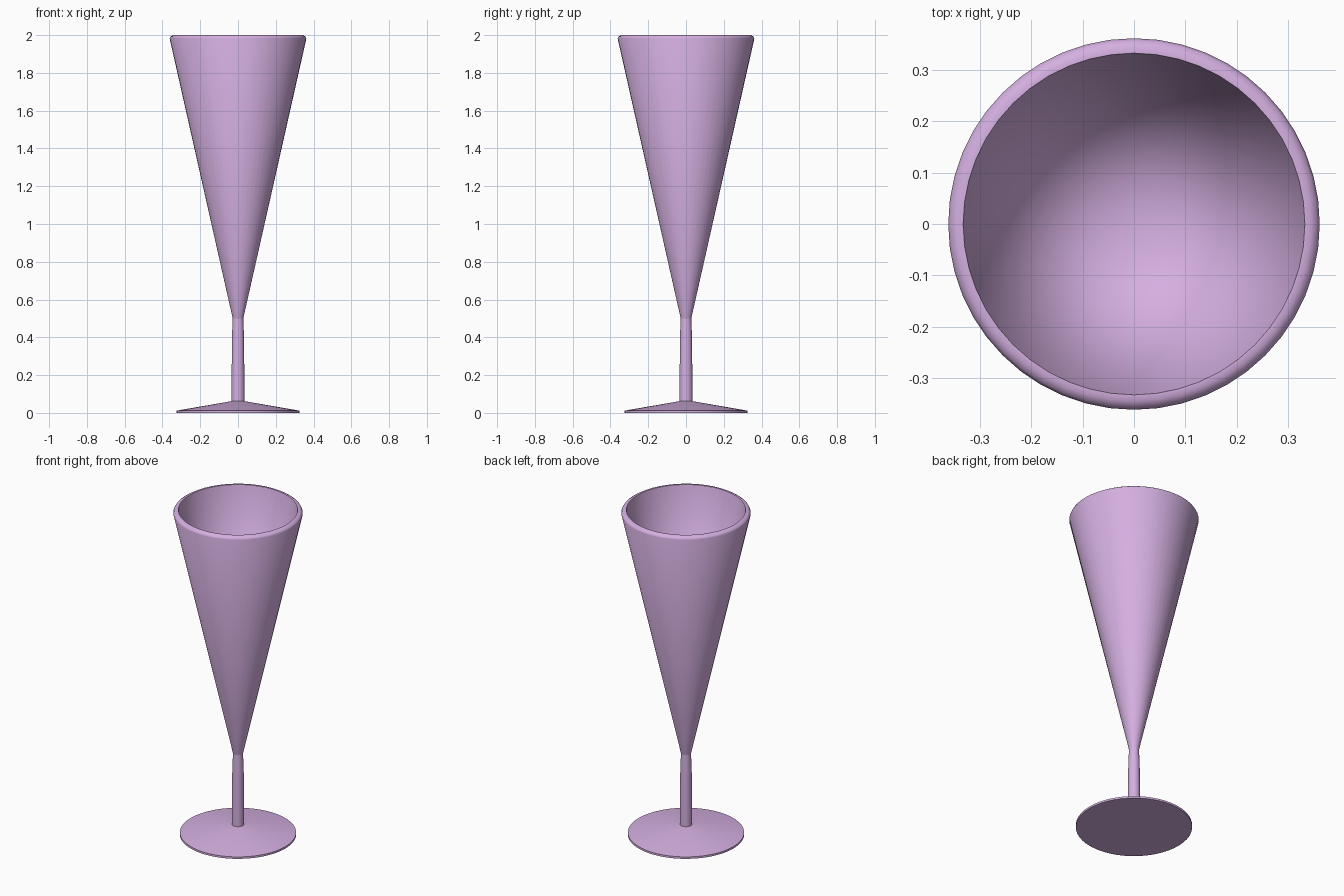
import bpy, bmesh
from math import radians, tau

cube = bpy.data.objects.get("Cube")
if cube:
    bpy.data.objects.remove(cube, do_unlink=True)

SEGMENTS = 48

# Single lilac colour
lilac = bpy.data.materials.new("lilac")
lilac.use_nodes = True
colour = (0.66, 0.43, 0.75, 1)
lilac.diffuse_color = colour
lilac.node_tree.nodes["Principled BSDF"].inputs["Base Color"].default_value = colour


def lathe(name, profile):
    """Spin a closed (radius, height) profile around the z axis."""
    bm = bmesh.new()
    verts = [bm.verts.new((r, 0, z)) for r, z in profile]
    edges = [bm.edges.new(pair) for pair in zip(verts, verts[1:])]
    bmesh.ops.spin(bm, geom=verts + edges, cent=(0, 0, 0), axis=(0, 0, 1),
                   angle=tau, steps=SEGMENTS)
    bmesh.ops.remove_doubles(bm, verts=bm.verts, dist=0.0005)
    bmesh.ops.recalc_face_normals(bm, faces=bm.faces)
    mesh = bpy.data.meshes.new(name)
    bm.to_mesh(mesh)
    bm.free()
    mesh.materials.append(lilac)
    obj = bpy.data.objects.new(name, mesh)
    bpy.context.collection.objects.link(obj)
    bpy.ops.object.select_all(action="DESELECT")
    obj.select_set(True)
    bpy.context.view_layer.objects.active = obj
    bpy.ops.object.shade_smooth_by_angle(angle=radians(65))
    return obj


# Shallow conical foot with a thin rim
lathe("foot", [(0, 0), (0.325, 0), (0.325, 0.012), (0.034, 0.062), (0, 0.062)])

# Slender stem, narrowing towards the bowl
lathe("stem", [(0, 0.05), (0.034, 0.05), (0.034, 0.14), (0.032, 0.4),
               (0.028, 0.5), (0, 0.5)])

# Hollow conical bowl with a rounded lip
lathe("bowl", [(0, 0.5), (0.028, 0.5), (0.362, 1.982), (0.357, 1.992),
               (0.345, 2), (0.333, 2), (0, 0.52)])
